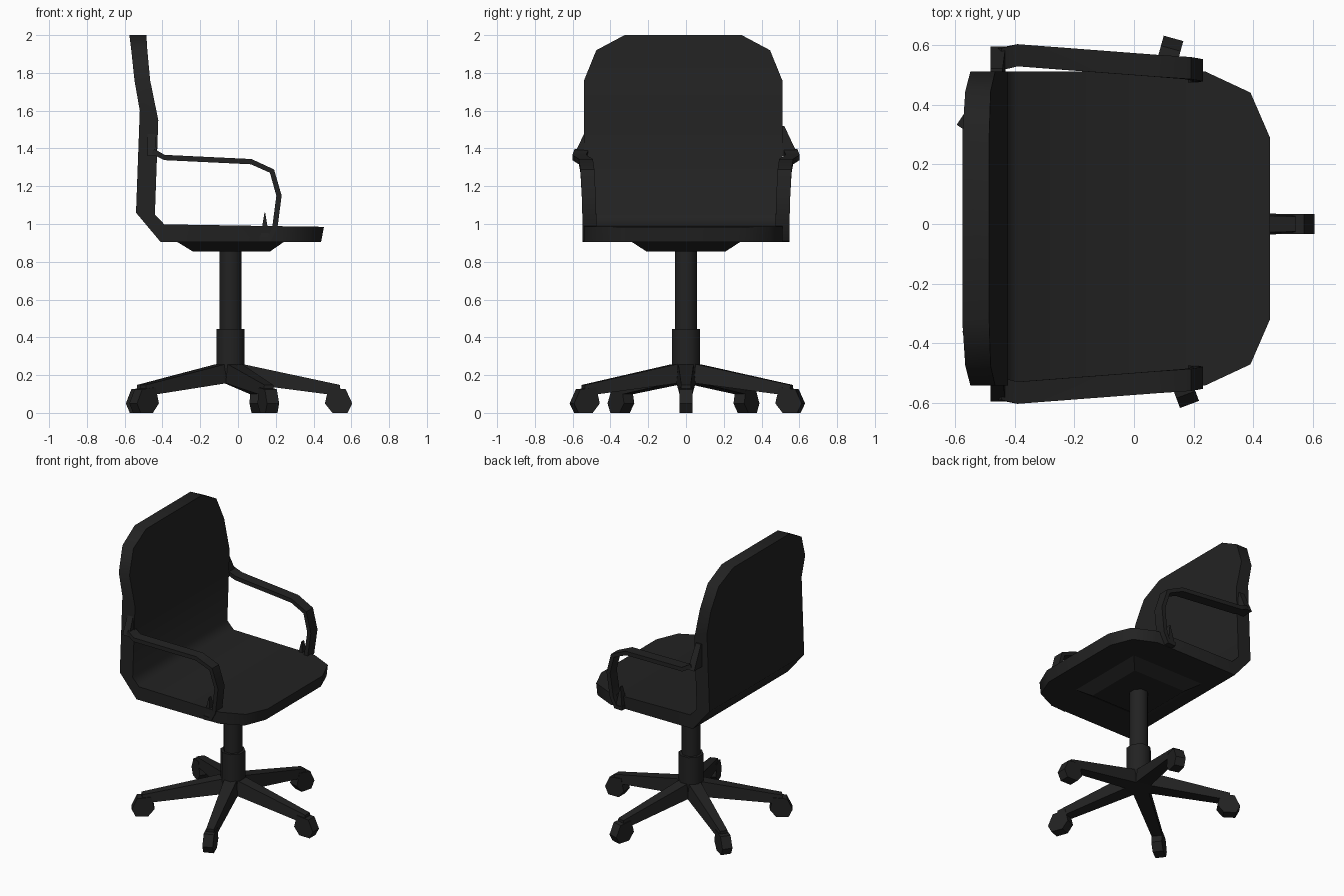
import bpy, bmesh, math
from mathutils import Vector, Matrix

if "Cube" in bpy.data.objects:
    bpy.data.objects.remove(bpy.data.objects["Cube"])

black = bpy.data.materials.new("soft black")
black.diffuse_color = (0.016, 0.016, 0.016, 1)
black.use_nodes = True
black.node_tree.nodes["Principled BSDF"].inputs["Base Color"].default_value = black.diffuse_color


def loft(name, rings, smooth=None, matrix=None):
    """Skin a list of equal-length point rings into a closed solid."""
    bm = bmesh.new()
    vr = [[bm.verts.new(p) for p in ring] for ring in rings]
    n = len(vr[0])
    for a, b in zip(vr, vr[1:]):
        for i in range(n):
            j = (i + 1) % n
            bm.faces.new((a[i], a[j], b[j], b[i]))
    bm.faces.new(vr[0])
    bm.faces.new(vr[-1])
    if matrix:
        bm.transform(matrix)
    bmesh.ops.recalc_face_normals(bm, faces=bm.faces)
    me = bpy.data.meshes.new(name)
    bm.to_mesh(me)
    bm.free()
    me.materials.append(black)
    ob = bpy.data.objects.new(name, me)
    bpy.context.collection.objects.link(ob)
    if smooth:
        bpy.ops.object.select_all(action='DESELECT')
        ob.select_set(True)
        bpy.context.view_layer.objects.active = ob
        bpy.ops.object.shade_smooth_by_angle(angle=math.radians(smooth))
    return ob


def rect(x, y, z, hx, hy):
    return [(x - hx, y - hy, z), (x + hx, y - hy, z), (x + hx, y + hy, z), (x - hx, y + hy, z)]


def disc(r, z, n=8):
    return [(-0.04 + r * math.cos((i + .5) * math.tau / n), r * math.sin((i + .5) * math.tau / n), z)
            for i in range(n)]


# Seat and backrest: one L-shaped shell (inner x, z, outer x, z, half width)
shell = [(.455, .985, .44, .905, .305), (.39, .986, .38, .905, .455), (.24, .988, .23, .905, .525),
         (-.39, .998, -.41, .905, .525), (-.44, 1.05, -.54, 1.06, .525),
         (-.422, 1.55, -.52, 1.6, .525), (-.465, 1.76, -.548, 1.76, .525),
         (-.48, 1.92, -.565, 1.92, .46), (-.485, 2.0, -.575, 2.0, .31)]
loft("seat_shell", [[(a, -w - .015, b), (a, w - .015, b), (c, w - .015, d), (c, -w - .015, d)]
                    for a, b, c, d, w in shell], 50)

# Tapered plate under the seat
loft("seat_plate", [rect(-.04, 0, .91, .29, .295), rect(-.035, 0, .855, .205, .21)])

# Column in two steps
loft("gas_column", [disc(.062, .42), disc(.062, .87)], 50)
loft("column_sleeve", [disc(.081, .17), disc(.081, .445)], 50)

# Armrests: flat strip along a path (x, z, y), ending in pointed lugs
path = [(-.45, 1.385, .552), (-.39, 1.352, .565), (.07, 1.33, .53), (.18, 1.28, .522),
        (.217, 1.15, .515), (.195, .98, .51), (.165, .92, .51), (.115, .92, .51)]
for side, label in ((1, "left"), (-1, "right")):
    rings = []
    for i, (x, z, y) in enumerate(path):
        p, q = path[max(i - 1, 0)], path[min(i + 1, len(path) - 1)]
        t = Vector((q[0] - p[0], q[1] - p[1])).normalized() * .014
        nx, nz = -t.y, t.x
        rings.append([(x + s * nx, side * (y + w), z + s * nz)
                      for s, w in ((1, -.037), (1, .037), (-1, .037), (-1, -.037))])
    loft(f"armrest_{label}", rings, 35)
    loft(f"armrest_seat_lug_{label}", [rect(.142, side * .51, .91, .027, .035),
                                       rect(.142, side * .515, 1.06, .002, .012)])
    loft(f"armrest_back_lug_{label}", [rect(-.455, side * .55, 1.36, .025, .045),
                                       rect(-.46, side * .505, 1.52, .02, .015)])

# Five-star base: tapered legs and hexagonal casters
caster = [(.54, 0), (.62, 0), (.645, .05), (.61, .125), (.52, .135), (.5, .05)]
for i, ang in enumerate((0, 74.5, 146, 217, -69.5)):
    m = Matrix.Translation((-.04, 0, 0)) @ Matrix.Rotation(math.radians(ang), 4, 'Z')
    loft(f"base_leg_{i + 1}", [[(r, -lo, z0), (r, lo, z0), (r, hi, z1), (r, -hi, z1)]
                               for r, lo, hi, z0, z1 in ((0, .05, .04, .155, .268), (.08, .05, .04, .155, .255),
                                                         (.58, .032, .025, .09, .148))], matrix=m)
    loft(f"caster_{i + 1}", [[(x, y, z) for x, z in caster] for y in (-.034, .034)], matrix=m)
